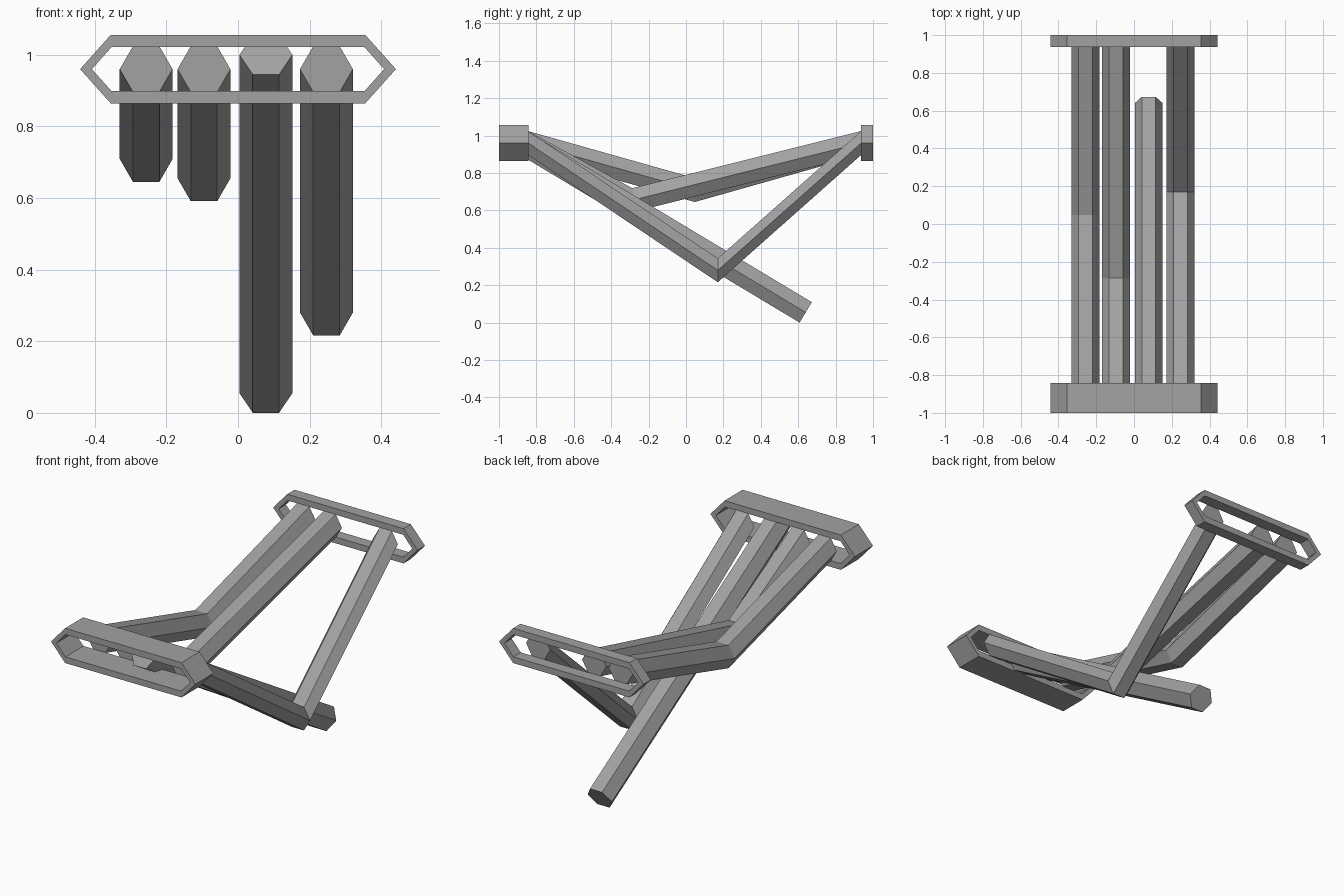
import bpy
import bmesh
from math import cos, sin, radians, atan

if "Cube" in bpy.data.objects:
    bpy.data.objects.remove(bpy.data.objects["Cube"], do_unlink=True)

grey = bpy.data.materials.new("mid grey")
grey.use_nodes = True
grey.diffuse_color = (0.36, 0.36, 0.36, 1)
grey.node_tree.nodes["Principled BSDF"].inputs["Base Color"].default_value = (0.36, 0.36, 0.36, 1)

RAIL_Z = 0.96      # height of both end frames' centre
BAR_R = 0.0738     # corner radius of the hexagonal bars
FRONT_Y, BACK_Y = -0.843, 0.936


def finish(name, bm):
    bmesh.ops.recalc_face_normals(bm, faces=bm.faces)
    mesh = bpy.data.meshes.new(name)
    bm.to_mesh(mesh)
    bm.free()
    mesh.materials.append(grey)
    obj = bpy.data.objects.new(name, mesh)
    bpy.context.scene.collection.objects.link(obj)
    return obj


def bridge(bm, a, b):
    n = len(a)
    for i in range(n):
        j = (i + 1) % n
        bm.faces.new((a[i], a[j], b[j], b[i]))


def hex_outline(tip, flat, half_height):
    return [(tip, 0), (flat, half_height), (-flat, half_height),
            (-tip, 0), (-flat, -half_height), (flat, -half_height)]


def frame(name, y0, y1):
    """Stretched hexagonal ring, open in the middle."""
    bm = bmesh.new()
    loops = []
    for outline, y in ((hex_outline(0.441, 0.355, 0.096), y0),
                       (hex_outline(0.441, 0.355, 0.096), y1),
                       (hex_outline(0.408, 0.353, 0.0615), y1),
                       (hex_outline(0.408, 0.353, 0.0615), y0)):
        loops.append([bm.verts.new((x, y, RAIL_Z + z)) for x, z in outline])
    for i in range(4):
        bridge(bm, loops[i], loops[(i + 1) % 4])
    return finish(name, bm)


def bar(name, x, path, tilt=0.0):
    """Hexagonal bar through (y, z) stations; tilt leans its sections."""
    bm = bmesh.new()
    rings = []
    for y, z in path:
        ring = []
        for k in range(6):
            a = radians(60 * k)
            h = BAR_R * sin(a)
            ring.append(bm.verts.new((x + BAR_R * cos(a), y + h * sin(tilt), z + h * cos(tilt))))
        rings.append(ring)
    for a, b in zip(rings, rings[1:]):
        bridge(bm, a, b)
    bm.faces.new(rings[0])
    bm.faces.new(rings[-1])
    return finish(name, bm)


# End frames
frame("front_frame", -1.0, FRONT_Y)
frame("back_frame", BACK_Y, 1.0)

# Three bent bars hanging between the frames
for name, x, y, z in (("right_outer_bar", -0.2565, 0.047, 0.709),
                      ("right_inner_bar", -0.095, -0.287, 0.655),
                      ("left_outer_bar", 0.247, 0.17, 0.28)):
    bar(name, x, [(FRONT_Y, RAIL_Z), (y, z), (BACK_Y, RAIL_Z)])

# Straight bar that slopes from the front frame to the ground
bar("left_inner_bar", 0.078, [(-0.935, 1.0), (0.64, 0.055)], tilt=atan(0.6))
